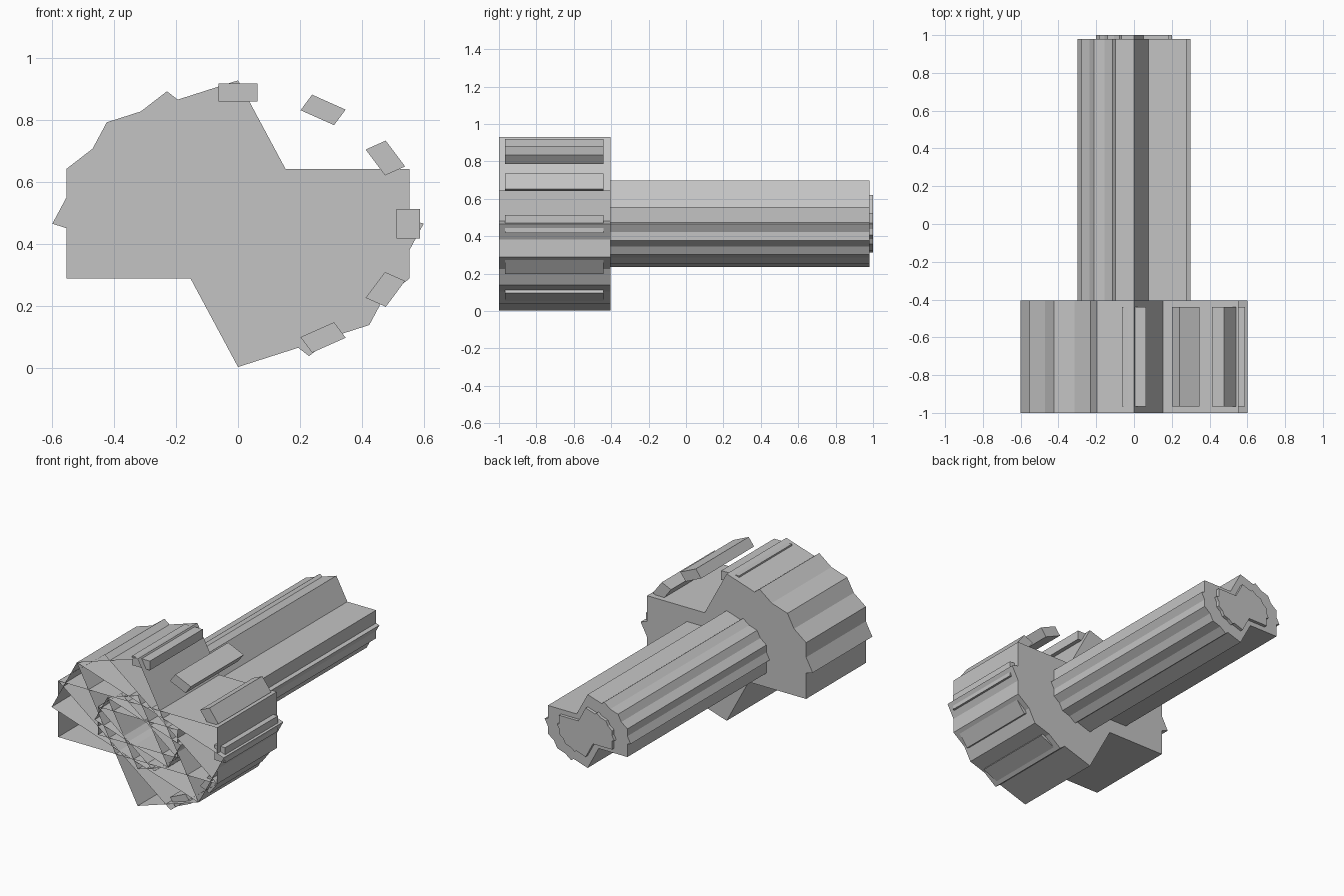
import bpy, math

if "Cube" in bpy.data.objects:
    bpy.data.objects.remove(bpy.data.objects["Cube"])

CZ = 0.466            # height of the long axis
SQUASH = 0.772        # ring is flattened vertically
R = 0.6

grey = bpy.data.materials.new("plain grey")
grey.diffuse_color = (0.55, 0.55, 0.55, 1)
grey.use_nodes = True
grey.node_tree.nodes["Principled BSDF"].inputs["Base Color"].default_value = grey.diffuse_color


def rim(k):
    """Point k of the sixteen-sided oval, around the axis."""
    a = math.radians(22.5 * k)
    return (R * math.cos(a), R * SQUASH * math.sin(a))


def cross(a, b, c, d):
    """Crossing point of chords a-b and c-d."""
    (x1, y1), (x2, y2), (x3, y3), (x4, y4) = map(rim, (a, b, c, d))
    den = (x1 - x2) * (y3 - y4) - (y1 - y2) * (x3 - x4)
    p, q = x1 * y2 - y1 * x2, x3 * y4 - y3 * x4
    return ((p * (x3 - x4) - (x1 - x2) * q) / den,
            (p * (y3 - y4) - (y1 - y2) * q) / den)


# Jagged outline: one half, then the same turned by 180 degrees
half = [rim(4), cross(4, 6, 5, 15), rim(5), cross(5, 7, 4, 6), rim(6),
        cross(6, 8, 5, 7), rim(7), cross(7, 9, 6, 8), rim(8),
        cross(8, 14, 7, 9), rim(9), cross(9, 15, 12, 6)]
OUTLINE = half + [(-x, -z) for x, z in half]
# Inner walls crossing the ring
CHORDS = [(4, 14), (12, 6), (5, 15), (13, 7), (1, 7), (9, 15), (8, 14), (0, 6),
          (4, 6), (5, 7), (6, 8), (12, 14), (13, 15), (14, 0)]


def make(name, verts, faces):
    me = bpy.data.meshes.new(name)
    me.from_pydata(verts, [], faces)
    me.materials.append(grey)
    ob = bpy.data.objects.new(name, me)
    bpy.context.collection.objects.link(ob)
    return ob


def jagged_prism(name, scale, y0, y1, front=False, chords=False):
    n = len(OUTLINE)
    verts = [(x * scale, y, CZ + z * scale) for y in (y0, y1) for x, z in OUTLINE]
    # outline runs anticlockwise seen from the front
    faces = [(i, (i + 1) % n, n + (i + 1) % n, n + i) for i in range(n)]
    faces.append(tuple(reversed(range(n, 2 * n))))
    if front:
        faces.append(tuple(range(n)))
    if chords:
        for a, b in CHORDS:
            s = len(verts)
            for k, y in ((a, y0), (b, y0), (b, y1), (a, y1)):
                x, z = rim(k)
                verts.append((x * scale, y, CZ + z * scale))
            faces.append((s, s + 1, s + 2, s + 3))
    return make(name, verts, faces)


# Head, open at the front, with crossing walls inside
jagged_prism("head", 1.0, -1.0, -0.405, chords=True)
# Inner sleeve seen in the open head
sleeve = jagged_prism("sleeve", 0.5, -1.0, -0.406, chords=True)
# Shaft and its raised end plate
jagged_prism("shaft", 0.5, -0.405, 0.98)
jagged_prism("end_plate", 1 / 3, 0.98, 1.0, front=True)

# Grip bars around the right side of the head
for i, deg in enumerate(range(-60, 91, 30)):
    a = math.radians(deg)
    c, s = math.cos(a), math.sin(a)
    verts = []
    for y in (-0.967, -0.44):
        for r, t in ((0.5125, -0.0625), (0.5875, -0.0625), (0.5875, 0.0625), (0.5125, 0.0625)):
            verts.append((r * c - t * s, y, CZ + SQUASH * (r * s + t * c)))
    make("grip_bar_%d" % (i + 1), verts,
         [(0, 1, 2, 3), (7, 6, 5, 4), (1, 0, 4, 5), (2, 1, 5, 6), (3, 2, 6, 7), (0, 3, 7, 4)])
